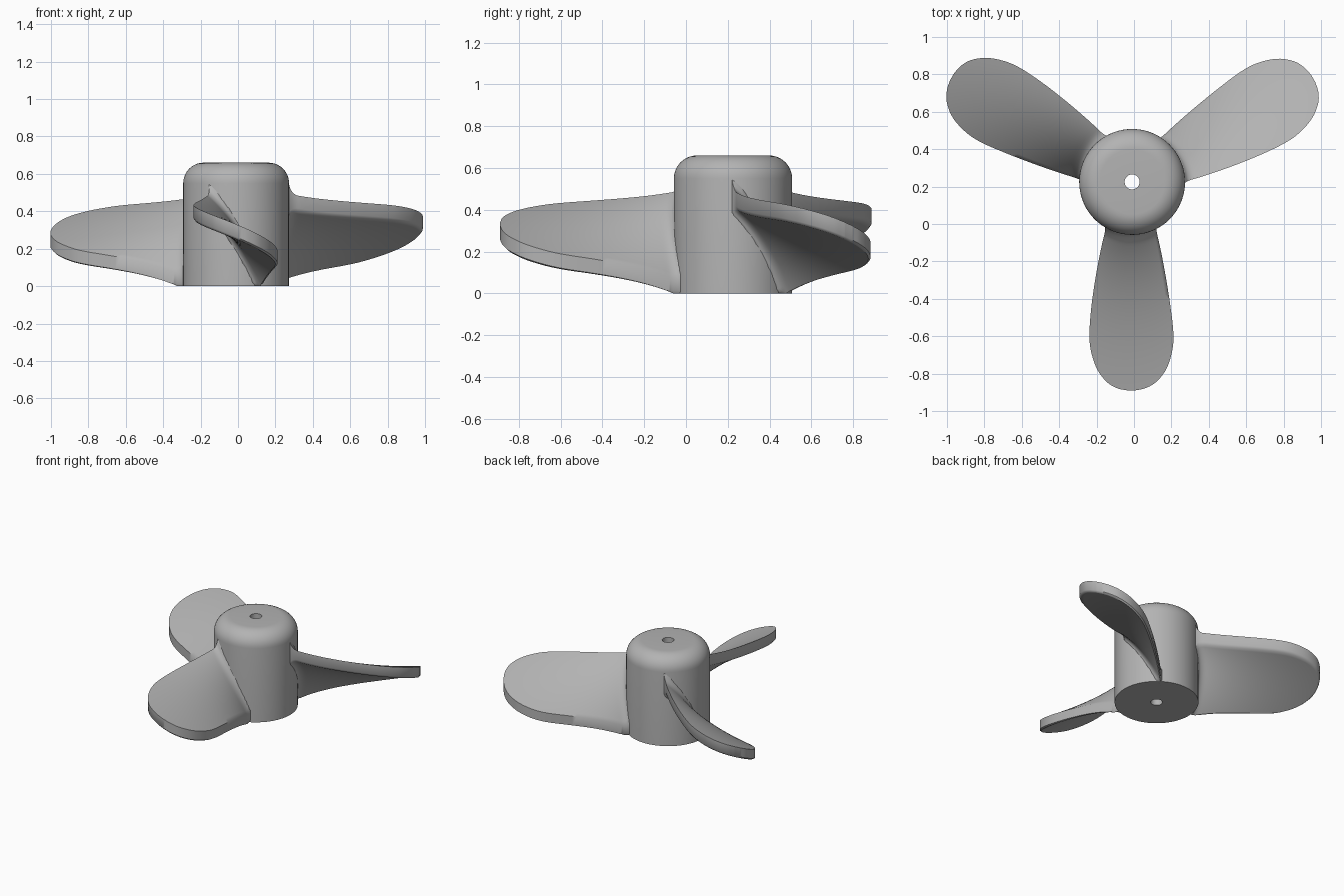
import bpy, bmesh, math
from mathutils import Vector, Matrix

if "Cube" in bpy.data.objects:
    bpy.data.objects.remove(bpy.data.objects["Cube"])

CENTRE = Vector((-0.01, 0.225, 0))
HUB_R, HUB_H, HOLE_R, ROUND = 0.283, 0.66, 0.04, 0.11
THICK, FILLET = 0.08, 0.05

grey = bpy.data.materials.new("plain grey")
grey.use_nodes = True
colour = (0.45, 0.45, 0.45, 1)
grey.diffuse_color = colour
grey.node_tree.nodes["Principled BSDF"].inputs["Base Color"].default_value = colour


def finish(bm, name, angle):
    bmesh.ops.recalc_face_normals(bm, faces=bm.faces)
    mesh = bpy.data.meshes.new(name)
    bm.to_mesh(mesh)
    bm.free()
    mesh.materials.append(grey)
    obj = bpy.data.objects.new(name, mesh)
    bpy.context.collection.objects.link(obj)
    bpy.ops.object.select_all(action='DESELECT')
    obj.select_set(True)
    bpy.context.view_layer.objects.active = obj
    bpy.ops.object.shade_smooth_by_angle(angle=math.radians(angle))
    return obj


# Hub: lathed profile with a rounded shoulder and a through bore
profile = [(HOLE_R, 0), (HUB_R, 0)]
for i in range(11):
    a = math.pi / 2 * i / 10
    profile.append((HUB_R - ROUND + ROUND * math.cos(a),
                    HUB_H - ROUND + ROUND * math.sin(a)))
profile.append((HOLE_R, HUB_H))
bm = bmesh.new()
verts = [bm.verts.new((r, 0, z)) for r, z in profile]
edges = [bm.edges.new((verts[i], verts[(i + 1) % len(verts)])) for i in range(len(verts))]
bmesh.ops.spin(bm, geom=verts + edges, cent=(0, 0, 0), axis=(0, 0, 1),
               angle=math.tau, steps=72, use_duplicate=False)
bmesh.ops.remove_doubles(bm, verts=bm.verts, dist=0.0005)
finish(bm, "hub", 35).location = CENTRE

# Blade outline: distance from axis, high edge, low edge
OUTLINE = [(0.2, -0.145, 0.13), (0.25, -0.145, 0.13), (0.28, -0.148, 0.134),
           (0.32, -0.158, 0.143), (0.4, -0.175, 0.16), (0.52, -0.197, 0.182),
           (0.66, -0.217, 0.204), (0.8, -0.228, 0.22), (0.9, -0.221, 0.215),
           (1.0, -0.188, 0.183), (1.07, -0.135, 0.128), (1.103, -0.08, 0.07),
           (1.115, -0.025, 0.015)]


def smooth_rows(points, steps):
    pts = [Vector(p) for p in points]
    pts = [pts[0] * 2 - pts[1]] + pts + [pts[-1] * 2 - pts[-2]]
    rows = []
    for a, b, c, d in zip(pts, pts[1:], pts[2:], pts[3:]):
        for i in range(steps):
            t = i / steps
            rows.append(b + (c - a) * t / 2 + (2 * a - 5 * b + 4 * c - d) * t * t / 2
                        + (3 * b - a - 3 * c + d) * t ** 3 / 2)
    return rows + [pts[-2]]


def blade_z(u, r):
    """Top and bottom height of the twisted blade, flared where it meets the hub."""
    t = math.atan2(u, max(r, 0.245))
    top = 0.31 + 0.02 * max(0, r - 0.3) / 0.8 - 0.46 * t - 0.2 * t * t
    d = min(max((math.hypot(u, r) - HUB_R) / FILLET, 0), 1)
    flare = FILLET * (1 - math.sqrt(1 - (1 - d) ** 2))
    return top + flare, max(top - THICK - flare, 0)


def make_blade(name, turn):
    bm = bmesh.new()
    rows, cols = smooth_rows(OUTLINE, 5), 20
    last = len(rows) - 1
    top, under, rim = [], [], {}
    for j, (r, high, low) in enumerate(rows):
        top.append([])
        under.append([])
        for i in range(cols + 1):
            u = high + (low - high) * i / cols
            zt, zb = blade_z(u, r)
            top[j].append(bm.verts.new((u, -r, zt)))
            # underside is drawn in a little to soften its rim
            ui, ri = u * 0.95, r - 0.012 * max(0, (r - 0.9) / 0.215)
            under[j].append(bm.verts.new((ui, -ri, blade_z(ui, ri)[1])))
            if i in (0, cols) or j in (0, last):
                rim[j, i] = bm.verts.new((u, -r, min(zb + 0.012, zt - 0.02)))
    for grid in (top, under):
        for j in range(last):
            for i in range(cols):
                bm.faces.new((grid[j][i], grid[j][i + 1], grid[j + 1][i + 1], grid[j + 1][i]))
    # Walls around the outline, through the rim loop
    loop = ([(0, i) for i in range(cols)] + [(j, cols) for j in range(last)]
            + [(last, i) for i in range(cols, 0, -1)] + [(j, 0) for j in range(last, 0, -1)])
    for a, b in zip(loop, loop[1:] + loop[:1]):
        bm.faces.new((top[a[0]][a[1]], top[b[0]][b[1]], rim[b], rim[a]))
        bm.faces.new((rim[a], rim[b], under[b[0]][b[1]], under[a[0]][a[1]]))
    bmesh.ops.rotate(bm, verts=bm.verts, cent=(0, 0, 0), matrix=Matrix.Rotation(turn, 3, 'Z'))
    finish(bm, name, 48).location = CENTRE


for k, name in enumerate(("front_blade", "left_blade", "right_blade")):
    make_blade(name, math.tau * k / 3)
